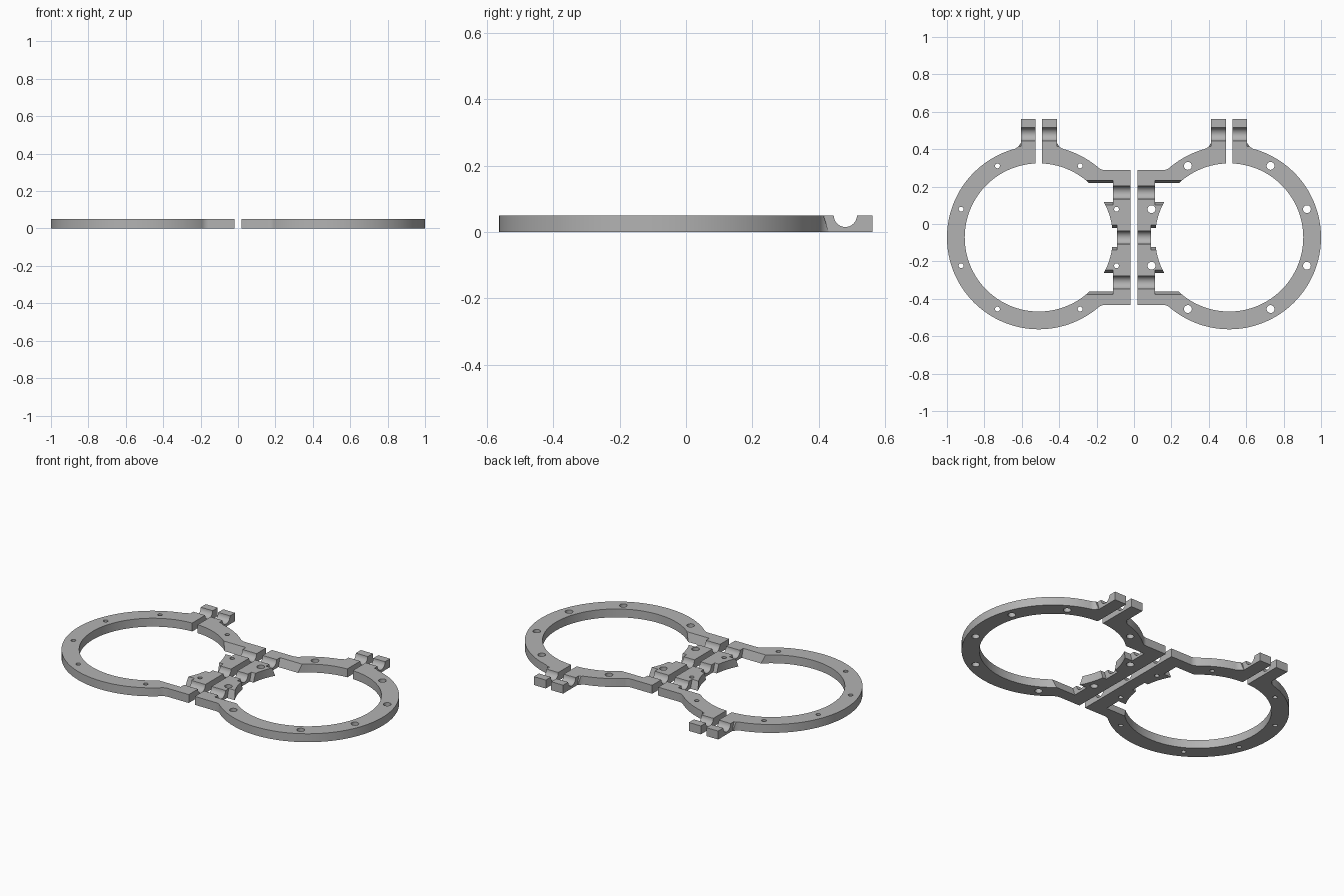
import bpy, bmesh
from math import sin, cos, pi, sqrt, atan2, radians

if "Cube" in bpy.data.objects:
    bpy.data.objects.remove(bpy.data.objects["Cube"])

H = 0.05                      # plate thickness
CX, CY = 0.509, -0.072        # ring centre
R_OUT, R_IN = 0.491, 0.396
FILLET = 0.05
BLOCK = 0.361                 # half length of the hinge block
TAB = 0.096                   # half width of the tab pair
TAB_Y = 0.48                  # tie groove in the tabs
GROOVES = (CY - 0.24, CY, CY + 0.24)

grey = bpy.data.materials.new("plain grey")
grey.use_nodes = True
colour = (0.45, 0.45, 0.45, 1)
grey.diffuse_color = colour
grey.node_tree.nodes["Principled BSDF"].inputs["Base Color"].default_value = colour


def prism(name, points, lo, hi, side, axis="z"):
    """Extrude a profile: (x, y) along z, or (y, z) along x."""
    bm = bmesh.new()

    def loop(h):
        return [bm.verts.new((side * a, b, h) if axis == "z" else (side * h, a, b))
                for a, b in points]
    low, high = loop(lo), loop(hi)
    n = len(points)
    bm.faces.new(low)
    bm.faces.new(high)
    for i in range(n):
        j = (i + 1) % n
        bm.faces.new((low[i], low[j], high[j], high[i]))
    bmesh.ops.recalc_face_normals(bm, faces=bm.faces)
    mesh = bpy.data.meshes.new(name)
    bm.to_mesh(mesh)
    bm.free()
    mesh.materials.append(grey)
    obj = bpy.data.objects.new(name, mesh)
    bpy.context.collection.objects.link(obj)
    return obj


def circle(a, b, r, n):
    return [(a + r * cos(2 * pi * i / n), b + r * sin(2 * pi * i / n)) for i in range(n)]


def rect(x0, x1, y0, y1):
    return [(x0, y0), (x1, y0), (x1, y1), (x0, y1)]


def fillet(d):
    """Concave corner between the ring and a straight edge at distance d."""
    a, r = d + FILLET, R_OUT + FILLET
    e = sqrt(r * r - a * a)
    start, end = atan2(-e, -a) + 2 * pi, pi
    arc = [(a + FILLET * cos(t), e + FILLET * sin(t))
           for t in (start + (end - start) * i / 10 for i in range(11))]
    return arc + [(d - 0.03, e), (d - 0.03, e - 0.1)]


def combine(body, part, operation):
    mod = body.modifiers.new("shape", "BOOLEAN")
    mod.operation, mod.solver, mod.object = operation, "EXACT", part
    bpy.context.view_layer.objects.active = body
    bpy.ops.object.modifier_apply(modifier=mod.name)
    bpy.data.objects.remove(part)


def build_clamp(name, side, hole_radius):
    body = prism(name, circle(CX, CY, R_OUT, 128), 0, H, side)

    # Hinge block, tab pair and the fillets blending them into the ring
    shapes = [rect(0.02, 0.17, CY - BLOCK, CY + BLOCK),
              rect(CX - TAB, CX + TAB, 0.3, 0.5625)]
    for s in (-1, 1):
        shapes.append([(CX + s * u, CY + v) for u, v in fillet(TAB)])
        shapes.append([(CX - v, CY + s * u) for u, v in fillet(BLOCK)])
    for pts in shapes:
        combine(body, prism("part", pts, 0, H, side), "UNION")

    # Ring opening, tab slit, flat hinge edge and bolt holes
    cuts = [circle(CX, CY, R_IN, 128),
            rect(CX - 0.018, CX + 0.018, 0.2, 0.7),
            rect(-0.1, 0.019, -0.6, 0.6)]
    for deg in (20, 60, 120, 160, 200, 240, 300, 340):
        t = radians(deg)
        cuts.append(circle(CX + 0.442 * cos(t), CY + 0.442 * sin(t), hole_radius, 24))
    for pts in cuts:
        combine(body, prism("cutter", pts, -0.1, 0.2, side), "DIFFERENCE")

    # Half-round grooves across the block and tabs, and flared slots beside them
    grooves = [(y, -0.05, 0.3) for y in GROOVES] + [(TAB_Y, 0.3, 0.7)]
    slots = [(y, 0.092 if y == CY else 0.112, 0.35) for y in GROOVES]
    slots += [(TAB_Y, 0.3, CX - TAB), (TAB_Y, CX + TAB, 0.72)]
    for y, x0, x1 in grooves:
        combine(body, prism("cutter", circle(y, H, 0.035, 32), x0, x1, side, "x"), "DIFFERENCE")
    for y, x0, x1 in slots:
        flare = [(y - 0.044, -0.02), (y + 0.044, -0.02), (y + 0.072, 0.07), (y - 0.072, 0.07)]
        combine(body, prism("cutter", flare, x0, x1, side, "x"), "DIFFERENCE")

    bpy.ops.object.select_all(action="DESELECT")
    body.select_set(True)
    bpy.context.view_layer.objects.active = body
    bpy.ops.object.shade_smooth_by_angle(angle=radians(30))


build_clamp("left_clamp_ring", 1, 0.021)
build_clamp("right_clamp_ring", -1, 0.013)
